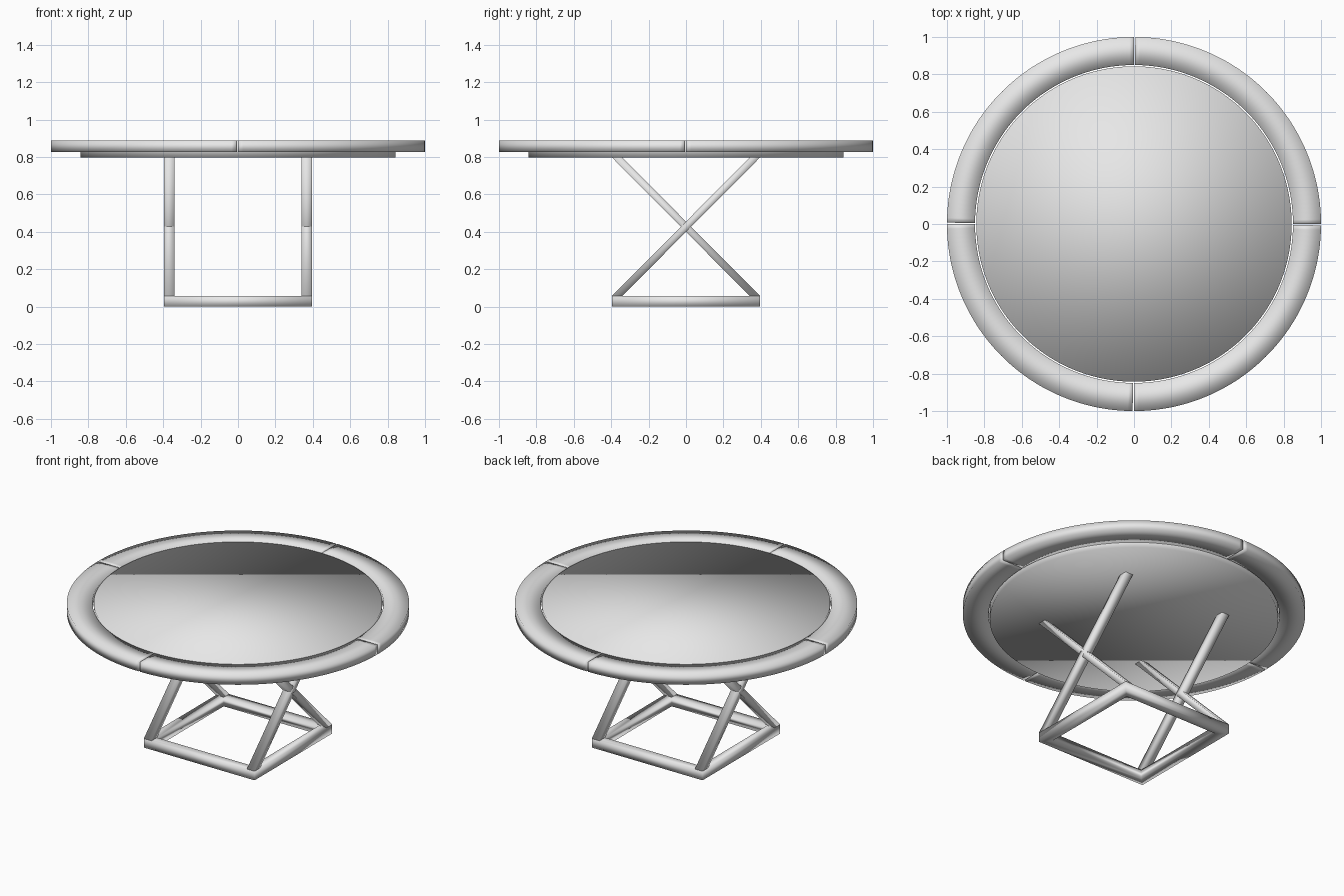
import bpy, bmesh
from math import radians, cos, sin

cube = bpy.data.objects.get("Cube")
if cube:
    bpy.data.objects.remove(cube, do_unlink=True)

mat = bpy.data.materials.new("light_grey")
mat.use_nodes = True
mat.diffuse_color = (0.8, 0.8, 0.8, 1)
mat.node_tree.nodes["Principled BSDF"].inputs["Base Color"].default_value = (0.8, 0.8, 0.8, 1)


def finish(name, bm):
    """Turn a bmesh into a fully smooth-shaded grey object."""
    bmesh.ops.recalc_face_normals(bm, faces=bm.faces)
    for f in bm.faces:
        f.smooth = True
    mesh = bpy.data.meshes.new(name)
    bm.to_mesh(mesh)
    bm.free()
    mesh.materials.append(mat)
    obj = bpy.data.objects.new(name, mesh)
    bpy.context.collection.objects.link(obj)
    return obj


def loft(name, sections, closed=False):
    """Skin a row of equal cross-sections, capping the ends unless closed."""
    bm = bmesh.new()
    rows = [[bm.verts.new(p) for p in s] for s in sections]
    n = len(rows[0])
    pairs = list(zip(rows, rows[1:]))
    if closed:
        pairs.append((rows[-1], rows[0]))
    else:
        bm.faces.new(rows[0])
        bm.faces.new(rows[-1])
    for a, b in pairs:
        for i in range(n):
            j = (i + 1) % n
            bm.faces.new((a[i], a[j], b[j], b[i]))
    return finish(name, bm)


TOP, RIM_LOW, DISC_LOW = 0.888, 0.826, 0.797
OUT, INN, BAR = 0.395, 0.34, 0.058

# Round centre panel of the table top
STEPS = 180
loft("table_panel", [
    [(0.843 * cos(radians(360 * i / STEPS)), 0.843 * sin(radians(360 * i / STEPS)), z)
     for i in range(STEPS)] for z in (DISC_LOW, TOP)])


# Rim made of four arcs with narrow gaps between them
def rim_section(angle):
    c, s = cos(radians(angle)), sin(radians(angle))
    return [(r * c, r * s, z) for r, z in
            ((0.85, RIM_LOW), (1, RIM_LOW), (1, TOP), (0.85, TOP))]


for k, side in enumerate(("back_left", "back_right", "front_right", "front_left")):
    loft("rim_" + side, [rim_section(90 * k + 89.6 * i / 60) for i in range(61)])

# Square floor frame with mitred corners
loft("base_frame", [
    [(sx * r, sy * r, z) for r, z in ((INN, 0), (OUT, 0), (OUT, BAR), (INN, BAR))]
    for sx, sy in ((1, 1), (-1, 1), (-1, -1), (1, -1))], closed=True)


# Crossed slanted legs on the left and right sides
def leg_section(sx, sy, z):
    return [(sx * x, sy * y, z) for x, y in
            ((INN, INN), (OUT, INN), (OUT, OUT), (INN, OUT))]


for side, sx in (("left", 1), ("right", -1)):
    for end, sy in (("front", -1), ("back", 1)):
        low = leg_section(sx, sy, BAR)
        shift = -sy * (OUT + INN)
        high = [(x, y + shift, DISC_LOW) for x, y, z in low]
        loft(f"{side}_leg_from_{end}", [low, high])
